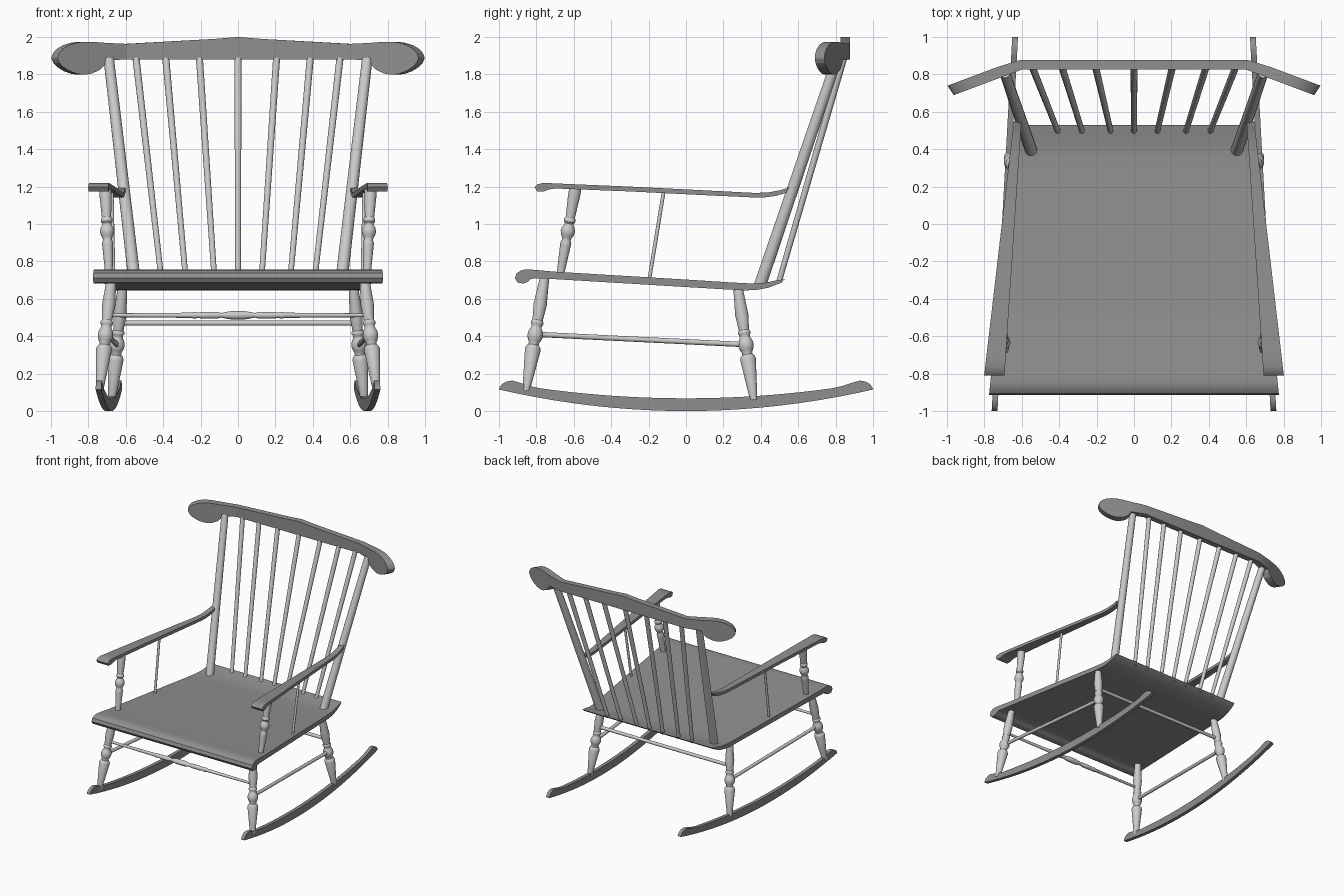
import bpy, bmesh
from math import cos, sin, tau
from mathutils import Vector

if "Cube" in bpy.data.objects:
    bpy.data.objects.remove(bpy.data.objects["Cube"])


def material(name, v):
    m = bpy.data.materials.new(name)
    m.diffuse_color = (v, v, v, 1)
    m.use_nodes = True
    m.node_tree.nodes["Principled BSDF"].inputs["Base Color"].default_value = m.diffuse_color
    return m


dark = material("dark_board", .28)
light = material("turned_wood", .6)


def finish(name, bm, mat, angle=0.6):
    bmesh.ops.recalc_face_normals(bm, faces=bm.faces[:])
    me = bpy.data.meshes.new(name)
    bm.to_mesh(me)
    bm.free()
    me.materials.append(mat)
    ob = bpy.data.objects.new(name, me)
    bpy.context.collection.objects.link(ob)
    bpy.ops.object.select_all(action='DESELECT')
    ob.select_set(True)
    bpy.context.view_layer.objects.active = ob
    bpy.ops.object.shade_smooth_by_angle(angle=angle)
    return ob


def skin(bm, loops):
    """Join rings of vertices into a closed, capped surface."""
    n = len(loops[0])
    for a, b in zip(loops, loops[1:]):
        for k in range(n):
            m = (k + 1) % n
            bm.faces.new((a[k], a[m], b[m], b[k]))
    bm.faces.new(loops[0])
    bm.faces.new(loops[-1])


def prism(name, profile, xa, xb):
    """Side profile (y, z) spanned between the x functions xa(y) and xb(y)."""
    bm = bmesh.new()
    skin(bm, [[bm.verts.new((f(y), y, z)) for y, z in profile] for f in (xa, xb)])
    return finish(name, bm, dark)


def turned(name, p0, p1, rings, sides=16):
    """Lathe-turned rod from p0 to p1; rings are (fraction, radius)."""
    p0, p1 = Vector(p0), Vector(p1)
    rot = (p1 - p0).to_track_quat('Z', 'Y')
    bm = bmesh.new()
    angles = [tau * k / sides for k in range(sides)]
    skin(bm, [[bm.verts.new(p0.lerp(p1, t) + rot @ Vector((r * cos(a), r * sin(a), 0))) for a in angles]
              for t, r in rings])
    return finish(name, bm, light)


def rod(name, p0, p1, r0, r1):
    return turned(name, p0, p1, [(0, r0), (1, r1)])


def lerp(y, y0, v0, y1, v1):
    return v0 + (v1 - v0) * (y - y0) / (y1 - y0)


# Seat: rolled front edge, upswept back, tapering to the rear
seat = [(-.915, .71), (-.905, .737), (-.88, .753), (-.85, .758), (-.8, .754), (-.7, .745), (0, .703),
        (.25, .687), (.35, .682), (.42, .685), (.48, .698), (.53, .705), (.5, .682), (.44, .659),
        (.38, .648), (.32, .645), (.2, .651), (-.75, .708), (-.81, .71), (-.83, .705),
        (-.845, .69), (-.87, .682), (-.9, .686)]
seat_x = lambda y: lerp(y, -.915, .775, .53, .63)
prism("seat", seat, lambda y: -seat_x(y), seat_x)

# Shared profiles
arm = [(-.81, 1.197), (-.795, 1.212), (-.76, 1.22), (-.7, 1.217), (-.3, 1.2), (.1, 1.18), (.37, 1.166),
       (.44, 1.169), (.5, 1.18), (.55, 1.194), (.535, 1.167), (.48, 1.15), (.42, 1.142), (.36, 1.142),
       (.1, 1.154), (-.3, 1.174), (-.7, 1.19), (-.735, 1.184), (-.76, 1.174), (-.795, 1.173)]
ys = [i / 10 for i in range(-10, 11)]
tip = [(1, .12), (.985, .143), (.96, .158), (.93, .163), (.89, .152), (.84, .135)]
rocker = [(y, .115 * y * y) for y in ys] + tip
rocker += [(y * .78, .068 + .088 * (y * .78) ** 2) for y in reversed(ys)]
rocker += [(-y, z) for y, z in reversed(tip)]
leg = [(0, .02), (.36, .043), (.385, .038), (.4, .028), (.42, .028), (.44, .035), (.47, .041), (.5, .041),
       (.53, .035), (.55, .028), (.57, .028), (.585, .034), (.6, .034), (.615, .028), (.75, .036), (1, .025)]
post = [(0, .02), (.33, .029), (.36, .03), (.39, .024), (.42, .026), (.45, .035), (.49, .039), (.53, .035),
        (.56, .026), (.58, .024), (.6, .031), (.63, .031), (.65, .025), (.9, .033), (1, .032)]

for side, s in (("left", -1), ("right", 1)):
    # Rocker runner
    prism(side + "_rocker", rocker,
          lambda y: s * (.675 - .055 * y), lambda y: s * (.706 - .055 * y))
    # Legs
    turned(side + "_front_leg", (s * .74, -.855, .11), (s * .675, -.755, .72), leg)
    turned(side + "_rear_leg", (s * .675, .362, .06), (s * .617, .277, .665), leg)
    # Side stretcher
    rod(side + "_side_stretcher", (s * .703, -.8, .41), (s * .647, .32, .355), .014, .014)
    # Armrest with its turned post and thin spindle
    prism(side + "_armrest", arm,
          lambda y: s * lerp(y, -.8, .692, .53, .603), lambda y: s * lerp(y, -.8, .8, .53, .645))
    turned(side + "_arm_post", (s * .69, -.672, .73), (s * .71, -.59, 1.2), post)
    rod(side + "_arm_spindle", (s * .665, -.2, .68), (s * .675, -.12, 1.17), .01, .01)
    # Main back post
    rod(side + "_back_post", (s * .55, .395, .67), (s * .691, .808, 1.884), .033, .028)

# Cross stretchers: turned one in front, plain one behind
bead = [(0, .01), (.32, .014), (.33, .019), (.345, .014), (.36, .018), (.42, .018), (.435, .012), (.45, .017),
        (.475, .022)]
bead += [(1 - t, r) for t, r in reversed(bead)]
turned("front_stretcher", (-.69, -.79, .512), (.69, -.79, .512), bead)
rod("rear_stretcher", (-.63, .305, .47), (.63, .305, .47), .014, .014)

# Back spindles fanning outward
for i, (xb, xt) in enumerate([(0, 0), (.125, .206), (.278, .386), (.408, .545)]):
    for s in ((1,) if i == 0 else (-1, 1)):
        rod("back_spindle", (s * xb, .497, .69), (s * xt, .842, 1.884), .015, .019)

# Crest rail: columns of (x, top, bottom), wings swept forward with rounded scroll ends
half = [(0, 2, 1.88), (.12, 1.99, 1.88), (.595, 1.963, 1.88), (.7, 1.968, 1.875), (.712, 1.969, 1.85),
        (.74, 1.971, 1.823), (.78, 1.974, 1.805), (.82, 1.974, 1.798), (.86, 1.969, 1.803), (.9, 1.957, 1.818),
        (.935, 1.937, 1.84), (.955, 1.915, 1.862), (.964, 1.893, 1.883)]
bm = bmesh.new()
rings = []
for x, t, b in [(-x, t, b) for x, t, b in reversed(half[1:])] + half:
    s, ax = (-1 if x < 0 else 1), abs(x)
    y = .827 - .375 * max(0, ax - .595)
    dx = 0 if ax < .5 else (.01 if ax < .6 else .033)
    rings.append([bm.verts.new(p) for p in
                  ((x, y, t), (x, y, b), (x + s * dx, y + .051, b), (x + s * dx, y + .051, t))])
skin(bm, rings)
finish("crest_rail", bm, dark, .33)
